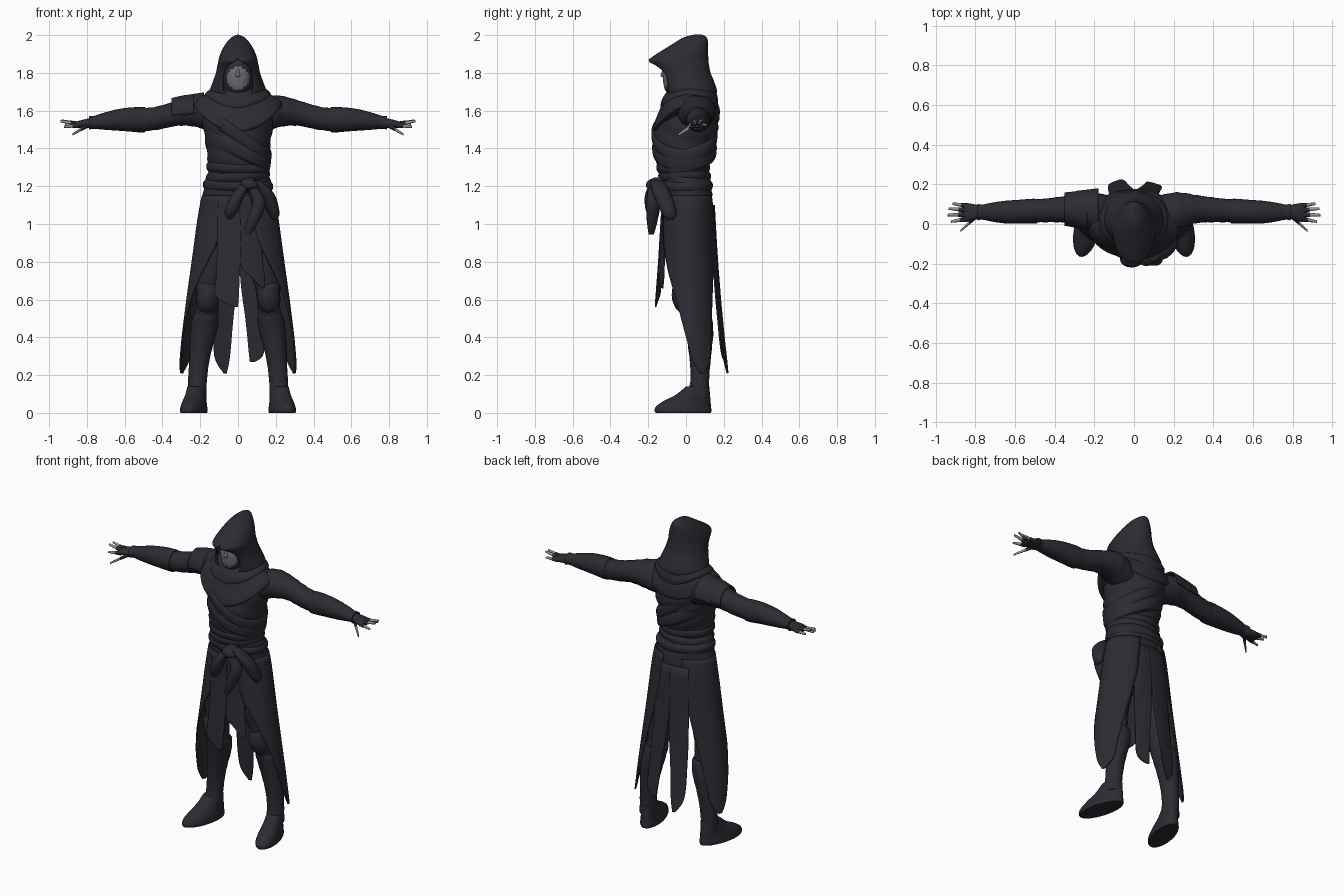
import bpy, bmesh, math
from mathutils import Vector


def material(name, rgb):
    m = bpy.data.materials.new(name)
    m.diffuse_color = (*rgb, 1)
    return m


CLOTH = material("charcoal_cloth", (0.024, 0.025, 0.033))
FINGER = material("pale_grey_skin", (0.30, 0.30, 0.30))
FACE = material("shaded_grey_skin", (0.16, 0.16, 0.16))


def smooth(rows, k=4):
    """Catmull-Rom interpolation between rows of numbers."""
    out = []
    for i in range(len(rows) - 1):
        p0, p1 = rows[max(i - 1, 0)], rows[i]
        p2, p3 = rows[i + 1], rows[min(i + 2, len(rows) - 1)]
        for j in range(k):
            t = j / k
            out.append([0.5 * (2 * b + (c - a) * t + (2 * a - 5 * b + 4 * c - d) * t * t
                               + (3 * b - a - 3 * c + d) * t ** 3)
                        for a, b, c, d in zip(p0, p1, p2, p3)])
    return out + [list(rows[-1])]


def arc(a0, a1, n, closed):
    m = n if closed else n + 1
    return [math.radians(a0 + (a1 - a0) * i / n) for i in range(m)]


def build(name, rings, closed=True, mat=CLOTH, thick=0.008, side=1):
    """Skin a list of point rings into one smooth object."""
    bm = bmesh.new()
    vs = [[bm.verts.new((p[0] * side, p[1], p[2])) for p in r] for r in rings]
    n = len(vs[0])
    for r, s in zip(vs, vs[1:]):
        for i in range(n if closed else n - 1):
            j = (i + 1) % n
            bm.faces.new((r[i], r[j], s[j], s[i]))
    if closed:
        bm.faces.new(vs[0])
        bm.faces.new(vs[-1])
    bmesh.ops.remove_doubles(bm, verts=bm.verts, dist=0.0005)
    bmesh.ops.recalc_face_normals(bm, faces=bm.faces)
    me = bpy.data.meshes.new(name)
    bm.to_mesh(me)
    bm.free()
    me.shade_smooth()
    me.set_sharp_from_angle(angle=math.radians(50))
    me.materials.append(mat)
    ob = bpy.data.objects.new(name, me)
    bpy.context.collection.objects.link(ob)
    if not closed:
        mod = ob.modifiers.new("thickness", "SOLIDIFY")
        mod.thickness, mod.offset = thick, 0
    return ob


def upright(name, rows, n=32, w=0.0, freq=90, drop=False, tilt=0.0, **kw):
    """Horizontal sections: (cx, y_front, y_back, z, rx[, drop]); w adds wrinkles."""
    rings = []
    for row in smooth(rows):
        cx, yf, yb, z, rx = row[:5]
        ring = []
        for a in arc(0, 360, n, True):
            f = 1 + w * math.sin(freq * z + 3 * math.sin(a) + 4 * math.cos(a))
            x, s = cx + rx * math.cos(a) * f, math.sin(a)
            zz = z - tilt * x
            if drop:
                zz -= row[5] * s * s * (1 if s < 0 else 0.6)
            ring.append((x, (yf + yb) / 2 + (yb - yf) / 2 * s * f, zz))
        rings.append(ring)
    return build(name, rings, **kw)


def sideways(name, rows, n=20, a0=0, a1=360, w=0.0, **kw):
    """Sections across x: (x, cy, cz, ry, rz)."""
    closed = a1 - a0 == 360
    rings = []
    for x, cy, cz, ry, rz in smooth(rows):
        rings.append([(x, cy + ry * f * math.cos(a), cz + rz * f * math.sin(a))
                      for a in arc(a0, a1, n, closed)
                      for f in [1 + w * math.sin(110 * x + 3 * math.cos(a))]])
    return build(name, rings, closed=closed, **kw)


# Torso with cloth wrinkles
upright("torso", [(0, -.12, .14, 1.15, .185), (0, -.13, .13, 1.22, .175), (0, -.145, .115, 1.29, .155),
                  (0, -.165, .135, 1.36, .163), (0, -.175, .152, 1.43, .172), (0, -.168, .168, 1.50, .182),
                  (0, -.15, .17, 1.57, .19), (0, -.125, .165, 1.63, .165), (0, -.10, .15, 1.67, .12),
                  (0, -.08, .13, 1.71, .08)], n=48, w=.018, freq=70)
# Waist folds and belt
for i, (z, r, yf, yb, t) in enumerate([(1.30, .166, -.155, .125, .04), (1.255, .167, -.145, .13, -.05),
                                       (1.205, .184, -.135, .14, .03)]):
    upright(f"waist_wrap_{i}", [(0, yf + .015, yb - .015, z - .034, r - .014), (0, yf, yb, z - .015, r),
                                (0, yf, yb, z + .012, r), (0, yf + .02, yb - .02, z + .03, r - .02)], tilt=t)
# Diagonal chest sashes
for i, (z, k, g) in enumerate([(1.475, .65, 0), (1.40, .45, -.004)]):
    upright(f"chest_sash_{i}", [(0, -.155, .14, z - .05, .155), (0, -.178 - g, .163 + g, z - .035, .172 + g),
                                (0, -.182 - g, .166 + g, z + .02, .178 + g), (0, -.15, .145, z + .045, .155)],
            n=48, tilt=k)
# Shoulder mantle and neck scarf folds, hanging lower in front
upright("shoulder_mantle", [(0, -.09, .13, 1.715, .11, .02), (0, -.125, .155, 1.69, .165, .05),
                            (0, -.155, .172, 1.665, .21, .10), (0, -.176, .178, 1.63, .235, .13),
                            (0, -.165, .17, 1.615, .225, .13)], n=48, w=.012, drop=True)
upright("upper_scarf", [(0, -.08, .13, 1.725, .11, .02), (0, -.115, .16, 1.715, .145, .035),
                        (0, -.138, .172, 1.69, .175, .06), (0, -.125, .165, 1.665, .165, .07)],
        n=40, w=.015, drop=True)
upright("neck_scarf", [(0, -.07, .12, 1.73, .09, .02), (0, -.105, .145, 1.72, .12, .025),
                       (0, -.118, .16, 1.70, .14, .035), (0, -.10, .15, 1.675, .125, .04)], n=40, drop=True)

# Hood: open arcs (y_front, y_back, z, rx, half opening in degrees)
hood = []
for yf, yb, z, rx, o in smooth([(-.095, .145, 1.66, .125, 15), (-.11, .16, 1.70, .146, 30),
                                (-.125, .146, 1.75, .130, 38), (-.143, .126, 1.80, .113, 40),
                                (-.172, .118, 1.84, .105, 28), (-.195, .115, 1.863, .10, 8),
                                (-.178, .114, 1.88, .096, 0), (-.125, .113, 1.915, .083, 0),
                                (-.06, .112, 1.955, .06, 0), (-.01, .107, 1.985, .032, 0),
                                (.05, .08, 2.0, .0002, 0)]):
    o = max(o, 0)
    hood.append([(rx * math.cos(a), (yf + yb) / 2 + (yb - yf) / 2 * math.sin(a), min(z, 2))
                 for a in arc(-90 + o, 270 - o, 40, False)])
build("hood", hood, closed=False)

# Head with a bare patch of skin low on the face
head = upright("head", [(0, -.05, .02, 1.675, .03), (0, -.105, .06, 1.70, .065), (0, -.122, .07, 1.76, .082),
                        (0, -.12, .07, 1.82, .084), (0, -.10, .07, 1.87, .07), (0, -.04, .06, 1.90, .03)], n=48)
head.data.materials.append(FACE)
for p in head.data.polygons:
    c = p.center
    if c.y < -.05 and math.hypot(c.x, c.z - 1.772) < .058:
        p.material_index = 1
upright("nose", [(0, -.12, -.10, 1.825, .006), (0, -.136, -.10, 1.785, .013), (0, -.115, -.10, 1.775, .01)],
        n=10, mat=FACE)

# Skirt: sections interpolated from (z, rx, y_front, y_back)
SKIRT = [(1.24, .165, -.125, .13), (1.1, .197, -.122, .145), (1.0, .213, -.128, .15), (.8, .24, -.14, .162),
         (.6, .268, -.155, .178), (.4, .293, -.165, .198), (.2, .311, -.17, .222)]


def skirt_at(z):
    for a, b in zip(SKIRT, SKIRT[1:]):
        if z >= b[0]:
            t = (z - a[0]) / (b[0] - a[0])
            return [p + (q - p) * t for p, q in zip(a, b)][1:]
    return SKIRT[-1][1:]


def panel(name, rows, off=0.0, side=1):
    """Tapering cloth strip on the skirt: (z, start angle, end angle)."""
    rings = []
    for z, a0, a1 in smooth(rows, 5):
        rx, yf, yb = skirt_at(z)
        rings.append([((rx + off) * math.cos(a), (yf + yb) / 2 + ((yb - yf) / 2 + off) * math.sin(a), z)
                      for a in arc(a0, a1, 18, False)])
    return build(name, rings, closed=False, side=side)


panel("upper_skirt", [(1.24, 0, 360), (1.1, 0, 360), (1.0, 0, 360), (.93, 0, 360)], -.004)
for s, tag in ((1, "left"), (-1, "right")):
    panel(f"{tag}_side_panel", [(1.15, -70, 70), (.93, -63, 66), (.8, -48, 59), (.6, -22, 48), (.4, -5, 38),
                                (.28, 4, 32), (.21, 14, 20)], .002, s)
panel("front_panel_a", [(1.15, -122, -88), (.9, -118, -86), (.72, -117, -88), (.62, -116, -89), (.56, -94, -90)], .004)
panel("front_panel_b", [(1.15, -92, -56), (.9, -91, -57), (.78, -87, -57), (.72, -74, -56), (.66, -61, -57)], -.001)
panel("back_panel_a", [(1.1, 88, 122), (.7, 91, 119), (.5, 95, 117), (.3, 98, 114), (.21, 101, 104)], .004)
panel("back_panel_b", [(1.1, 58, 93), (.7, 61, 87), (.5, 62, 82), (.32, 63, 79), (.27, 73, 78)], .001)

# Belt knot and its tails: (cx, y_front, y_back, z, rx)
upright("belt_knot", [(.06, -.17, -.12, 1.245, .015), (.06, -.205, -.11, 1.225, .045),
                      (.065, -.21, -.11, 1.195, .05), (.07, -.17, -.12, 1.165, .02)], n=16)
upright("knot_loop", [(.05, -.19, -.14, 1.22, .025), (.0, -.218, -.14, 1.15, .036), (-.035, -.212, -.14, 1.07, .036),
                      (-.045, -.18, -.15, 1.025, .01)], n=16)
upright("knot_side_loop", [(.09, -.19, -.12, 1.23, .03), (.15, -.175, -.08, 1.16, .042),
                           (.19, -.13, -.05, 1.06, .03), (.195, -.10, -.07, 1.02, .008)], n=16)
upright("knot_tail", [(.08, -.20, -.14, 1.19, .03), (.11, -.21, -.14, 1.11, .036), (.08, -.208, -.15, 1.02, .034),
                      (.05, -.198, -.17, .945, .015)], n=16)

# Arms, hands and legs, mirrored
for s, tag in ((1, "left"), (-1, "right")):
    sideways(f"{tag}_sleeve", [(.08, .04, 1.56, .09, .08), (.18, .055, 1.59, .10, .088), (.24, .068, 1.597, .09, .08),
                               (.32, .075, 1.587, .07, .067), (.42, .07, 1.562, .061, .062),
                               (.51, .065, 1.55, .058, .06)], n=28, w=.02, side=s)
    sideways(f"{tag}_bracer", [(.49, .065, 1.552, .062, .066), (.52, .065, 1.552, .062, .067),
                               (.58, .062, 1.553, .06, .063), (.65, .06, 1.55, .057, .055),
                               (.72, .06, 1.543, .047, .043), (.765, .06, 1.538, .038, .034),
                               (.79, .06, 1.535, .043, .036)], n=24, side=s)
    sideways(f"{tag}_glove", [(.76, .06, 1.537, .03, .026), (.80, .06, 1.532, .038, .025),
                              (.84, .058, 1.527, .047, .02), (.868, .056, 1.523, .042, .013)], side=s)
    fingers = [((.84, .092, 1.525), (.915, .102, 1.525)), ((.85, .070, 1.53), (.935, .078, 1.548)),
               ((.85, .048, 1.528), (.94, .045, 1.545)), ((.845, .026, 1.522), (.922, .012, 1.515)),
               ((.80, .035, 1.52), (.875, -.035, 1.475))]
    for i, (a, b) in enumerate(fingers):
        a, b = Vector(a), Vector(b)
        for part, t0, t1, m in (("glove_finger", 0, .42, CLOTH), ("finger", .38, 1, FINGER)):
            rows = []
            for k in range(4):
                r = .0125 * (1 - .5 * (t0 + (t1 - t0) * k / 3)) * (1.1 if m is CLOTH else 1)
                rows.append((*a.lerp(b, t0 + (t1 - t0) * k / 3), r, r))
            sideways(f"{tag}_{part}_{i}", rows, n=10, mat=m, side=s)
    upright(f"{tag}_trouser", [(.09, -.09, .11, 1.1, .09), (.11, -.09, .11, .95, .09), (.135, -.085, .11, .8, .083),
                               (.157, -.06, .105, .66, .066), (.165, -.035, .11, .55, .06),
                               (.172, -.01, .125, .48, .058)], n=24, w=.03, side=s)
    upright(f"{tag}_knee_pad", [(.158, -.04, .0, .71, .03), (.16, -.068, .04, .675, .056), (.16, -.075, .05, .61, .06),
                                (.163, -.055, .04, .555, .05), (.165, -.03, .03, .53, .02)], n=20, side=s)
    upright(f"{tag}_boot_shaft", [(.168, -.022, .125, .525, .06), (.172, -.02, .138, .50, .07),
                                  (.182, -.002, .145, .43, .07), (.197, .012, .137, .34, .06),
                                  (.208, .022, .128, .25, .052), (.215, .022, .122, .16, .05),
                                  (.217, .0, .125, .08, .05)], n=24, w=.012, side=s)
    foot = upright(f"{tag}_boot_foot", [(.217, -.16, .132, 0, .064), (.217, -.166, .135, .012, .067),
                                        (.217, -.158, .132, .035, .064), (.217, -.115, .13, .065, .058),
                                        (.217, -.055, .127, .095, .053), (.217, .0, .124, .14, .048)], n=28, side=s)
    for v in foot.data.vertices:  # toes turn outward
        v.co.x -= s * .2 * (v.co.y - .07)

# Layered guard on the right shoulder
for i, (x, g) in enumerate(((.18, .008), (.235, 0))):
    sideways(f"shoulder_guard_{i}", [(x, .068, 1.592, .10 + g, .092 + g), (x + .06, .073, 1.588, .088 + g, .088 + g),
                                     (x + .115, .075, 1.578, .08 + g, .085 + g)], n=24, a0=-5, a1=185, side=-1)
